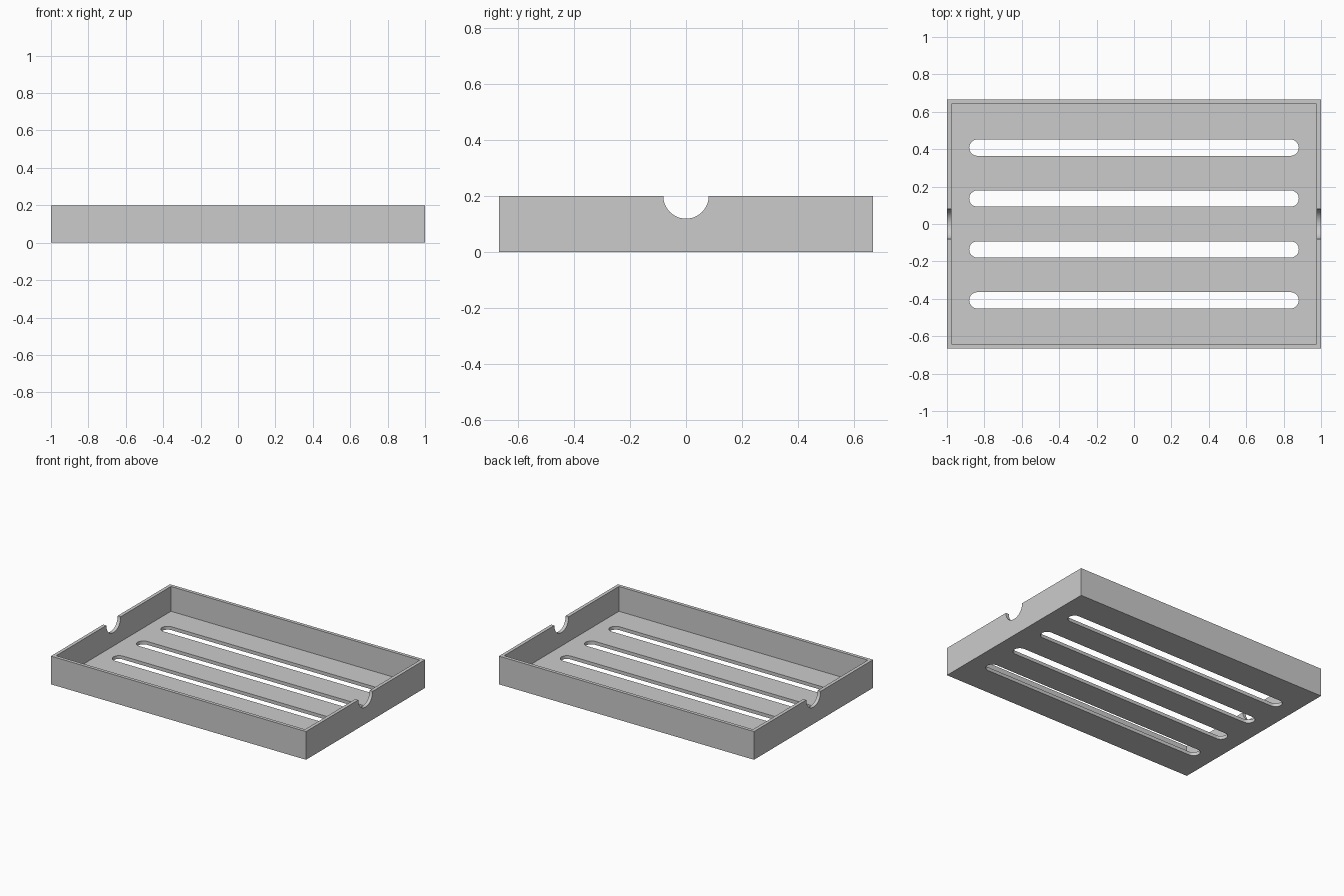
import bpy, math

default = bpy.data.objects.get("Cube")
if default:
    bpy.data.objects.remove(default, do_unlink=True)

LENGTH, WIDTH, HEIGHT, WALL = 2.0, 1.333, 0.2, 0.024
SLOT_HALF, SLOT_RADIUS, SLOT_STEP = 0.881, 0.0435, 0.272
NOTCH_RADIUS = 0.081

grey = bpy.data.materials.new("plain grey")
grey.use_nodes = True
colour = (0.6, 0.6, 0.6, 1)
grey.diffuse_color = colour
grey.node_tree.nodes["Principled BSDF"].inputs["Base Color"].default_value = colour


def prism(name, outline, depth):
    """Closed solid made by raising an xy outline from z = 0."""
    n = len(outline)
    verts = [(x, y, z) for z in (0, depth) for x, y in outline]
    faces = [tuple(reversed(range(n))), tuple(range(n, 2 * n))]
    faces += [(i, (i + 1) % n, n + (i + 1) % n, n + i) for i in range(n)]
    mesh = bpy.data.meshes.new(name)
    mesh.from_pydata(verts, [], faces)
    mesh.materials.append(grey)
    obj = bpy.data.objects.new(name, mesh)
    bpy.context.collection.objects.link(obj)
    return obj


def rectangle(sx, sy):
    x, y = sx / 2, sy / 2
    return [(-x, -y), (x, -y), (x, y), (-x, y)]


def stadium(half, r, steps=16):
    """Rounded slot outline lying along x."""
    points = []
    for side in (1, -1):
        for i in range(steps + 1):
            a = math.pi * i / steps - side * math.pi / 2
            points.append((side * (half - r) + r * math.cos(a), r * math.sin(a)))
    return points


def circle(r, steps=48):
    return [(r * math.cos(2 * math.pi * i / steps),
             r * math.sin(2 * math.pi * i / steps)) for i in range(steps)]


# Outer block of the tray
tray = prism("tray", rectangle(LENGTH, WIDTH), HEIGHT)

# Inner hollow
hollow = prism("hollow_cutter", rectangle(LENGTH - 2 * WALL, WIDTH - 2 * WALL), HEIGHT)
hollow.location.z = WALL
cutters = [hollow]

# Drain slots through the floor
for i in range(4):
    slot = prism("slot_cutter", stadium(SLOT_HALF, SLOT_RADIUS), 0.1)
    slot.location = (0, (i - 1.5) * SLOT_STEP, -0.05)
    cutters.append(slot)

# Round finger notch through both end walls
notch = prism("notch_cutter", circle(NOTCH_RADIUS), LENGTH + 0.2)
notch.rotation_euler.y = math.pi / 2
notch.location = (-LENGTH / 2 - 0.1, 0, HEIGHT)
cutters.append(notch)

for cutter in cutters:
    cutter.hide_render = True
    mod = tray.modifiers.new(cutter.name, "BOOLEAN")
    mod.operation = "DIFFERENCE"
    mod.solver = "EXACT"
    mod.object = cutter

# Apply the cuts and drop the helpers
bpy.context.view_layer.update()
graph = bpy.context.evaluated_depsgraph_get()
result = bpy.data.meshes.new_from_object(tray.evaluated_get(graph))
tray.modifiers.clear()
tray.data = result
for cutter in cutters:
    bpy.data.objects.remove(cutter, do_unlink=True)

# Smooth curved ends, crisp edges
bpy.ops.object.select_all(action="DESELECT")
tray.select_set(True)
bpy.context.view_layer.objects.active = tray
bpy.ops.object.shade_smooth_by_angle(angle=math.radians(30))
